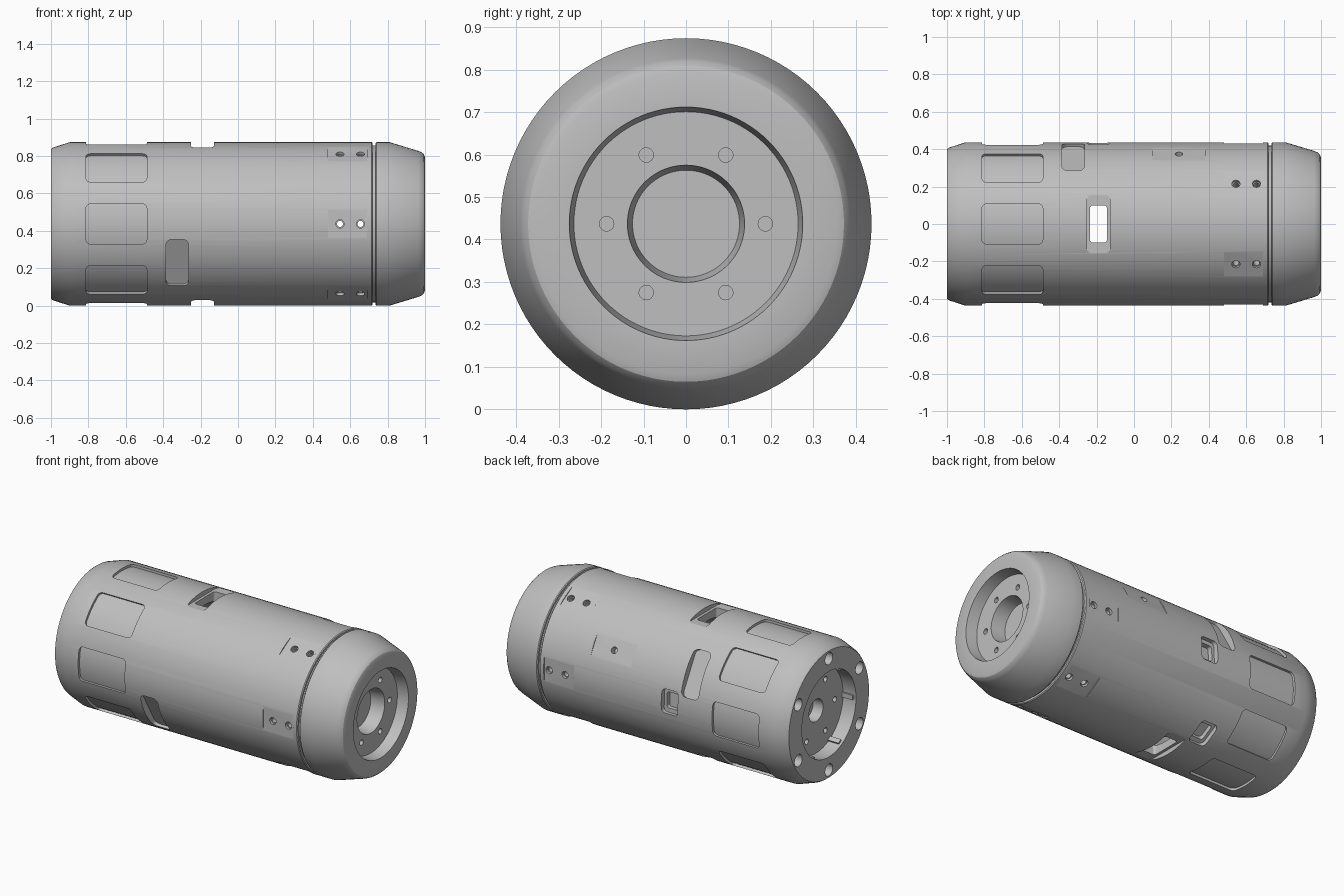
import bpy, bmesh, math
from mathutils import Vector

if "Cube" in bpy.data.objects:
    bpy.data.objects.remove(bpy.data.objects["Cube"])

R = 0.437          # body radius, also the height of the axis
AXIS = Vector((0, 0, R))

metal = bpy.data.materials.new("grey_metal")
grey = (0.52, 0.52, 0.52, 1)
metal.use_nodes = True
metal.diffuse_color = grey
metal.node_tree.nodes["Principled BSDF"].inputs["Base Color"].default_value = grey


def make_object(name, bm):
    bmesh.ops.recalc_face_normals(bm, faces=bm.faces[:])
    mesh = bpy.data.meshes.new(name)
    bm.to_mesh(mesh)
    bm.free()
    obj = bpy.data.objects.new(name, mesh)
    obj.data.materials.append(metal)
    bpy.context.collection.objects.link(obj)
    return obj


def lathe(name, profile, steps=96):
    """Spin a closed (x, radius) profile round the long axis."""
    bm = bmesh.new()
    verts = [bm.verts.new(AXIS + Vector((x, 0, r))) for x, r in profile]
    edges = [bm.edges.new((v, verts[(i + 1) % len(verts)]))
             for i, v in enumerate(verts)
             if profile[i][1] or profile[(i + 1) % len(verts)][1]]
    bmesh.ops.spin(bm, geom=verts + edges, cent=AXIS, axis=(1, 0, 0),
                   angle=math.tau, steps=steps)
    bmesh.ops.remove_doubles(bm, verts=bm.verts[:], dist=1e-5)
    return make_object(name, bm)


def prism(bm, origin, u, v, n, size, corner, low, high, seg=6):
    """Rounded rectangle in the u, v plane, extruded along n from low to high."""
    outline = []
    for quarter, (sx, sy) in enumerate(((1, 1), (-1, 1), (-1, -1), (1, -1))):
        for i in range(seg + 1):
            a = (quarter + i / seg) * math.pi / 2
            outline.append(u * (sx * (size[0] / 2 - corner) + corner * math.cos(a))
                           + v * (sy * (size[1] / 2 - corner) + corner * math.sin(a)))
    rings = [[bm.verts.new(origin + p + n * d) for p in outline] for d in (low, high)]
    for ring in rings:
        bm.faces.new(ring)
    for i in range(len(outline)):
        j = (i + 1) % len(outline)
        bm.faces.new((rings[0][i], rings[0][j], rings[1][j], rings[1][i]))
    bmesh.ops.remove_doubles(bm, verts=bm.verts[:], dist=1e-6)


def radial(bm, x, deg, size, corner, low, high=0.5):
    """Cutter through the wall; deg is measured from the back upwards."""
    a = math.radians(deg)
    n = Vector((0, math.cos(a), math.sin(a)))
    t = Vector((0, -math.sin(a), math.cos(a)))
    prism(bm, AXIS + Vector((x, 0, 0)), Vector((1, 0, 0)), t, n, size, corner, low, high)


def end_holes(bm, x0, x1, pitch, radius, start):
    """Six round holes in an end face."""
    for k in range(6):
        a = math.radians(start + 60 * k)
        centre = AXIS + pitch * Vector((0, math.cos(a), math.sin(a)))
        prism(bm, centre, Vector((0, 1, 0)), Vector((0, 0, 1)), Vector((1, 0, 0)),
              (2 * radius, 2 * radius), radius * 0.999, x0, x1)


def cut(obj, *cutter_meshes):
    cutters = [make_object("cutter", bm) for bm in cutter_meshes]
    for cutter in cutters:
        mod = obj.modifiers.new("cut", 'BOOLEAN')
        mod.operation, mod.solver, mod.object = 'DIFFERENCE', 'EXACT', cutter
    graph = bpy.context.evaluated_depsgraph_get()
    mesh = bpy.data.meshes.new_from_object(obj.evaluated_get(graph))
    obj.modifiers.clear()
    obj.data = mesh
    for cutter in cutters:
        bpy.data.objects.remove(cutter)


# Main hollow housing with a thick ring at the left-hand end
housing = lathe("housing", [
    (-1, 0.40), (-0.99, 0.408), (-0.9, R), (0.715, R), (0.72, 0.432),
    (0.72, 0.36), (-0.8, 0.36), (-0.8, 0.27), (-1, 0.27)])

# Shallow recesses: windows, slot ledges, screw flats, counterbores
recesses, bores, throughs = bmesh.new(), bmesh.new(), bmesh.new()
for k in range(8):
    radial(recesses, -0.65, 45 * k, (0.325, 0.215), 0.025, 0.40)
for deg in (90, 270):
    radial(recesses, -0.19, deg, (0.125, 0.315), 0.03, 0.408)
    radial(throughs, -0.19, deg, (0.09, 0.2), 0.015, 0.3)
for deg in (30, 210):
    radial(recesses, -0.325, deg, (0.12, 0.285), 0.03, 0.395)
for x, deg in ((-0.19, 3), (-0.325, -60)):
    radial(recesses, x, deg, (0.115, 0.15), 0.025, 0.405)
    radial(throughs, x, deg, (0.08, 0.1), 0.015, 0.375)
for k in range(6):
    radial(recesses, 0.585, 60 * k, (0.21, 0.15), 0.002, 0.4305)
    for x in (0.545, 0.655):
        radial(bores, x, 60 * k, (0.044, 0.044), 0.0219, 0.415)
        radial(throughs, x, 60 * k, (0.032, 0.032), 0.0159, 0.3)
radial(recesses, 0.24, 30, (0.28, 0.13), 0.002, 0.432)
radial(throughs, 0.24, 30, (0.04, 0.04), 0.0199, 0.39)
end_holes(bores, -1.1, -0.92, 0.352, 0.038, 30)
cut(housing, recesses, bores, throughs)

# Curved floor under the eight windows
sleeve = lathe("window_floor_sleeve", [
    (-0.84, 0.422), (-0.46, 0.422), (-0.46, 0.38), (-0.84, 0.38)])

# Recessed plate inside the left-hand end
plate = lathe("end_plate", [
    (-0.91, 0.07), (-0.91, 0.272), (-0.81, 0.272), (-0.81, 0), (-0.84, 0), (-0.84, 0.07)])
holes = bmesh.new()
end_holes(holes, -1, -0.86, 0.187, 0.017, 0)
cut(plate, holes)

# Small ribs along the wall of the left-hand bore
ribs = bmesh.new()
for k in range(6):
    radial(ribs, -0.945, 60 * k, (0.08, 0.03), 0.004, 0.258, 0.28)
ribs = make_object("bore_ribs", ribs)

# Tapered nose with stepped bore
nose = lathe("nose", [
    (0.7, 0), (0.7, 0.42), (0.735, 0.42), (0.735, 0.432), (0.74, R), (0.81, R),
    (0.965, 0.39), (0.982, 0.383), (0.994, 0.372), (1, 0.355), (1, 0.275),
    (0.93, 0.264), (0.93, 0.138), (0.84, 0.126), (0.84, 0)])
holes = bmesh.new()
end_holes(holes, 0.87, 1.05, 0.187, 0.017, 0)
cut(nose, holes)

# Smooth shading with sharp edges kept
bpy.ops.object.select_all(action='DESELECT')
for obj in (housing, sleeve, plate, ribs, nose):
    obj.select_set(True)
    bpy.context.view_layer.objects.active = obj
bpy.ops.object.shade_smooth_by_angle(angle=math.radians(25))
